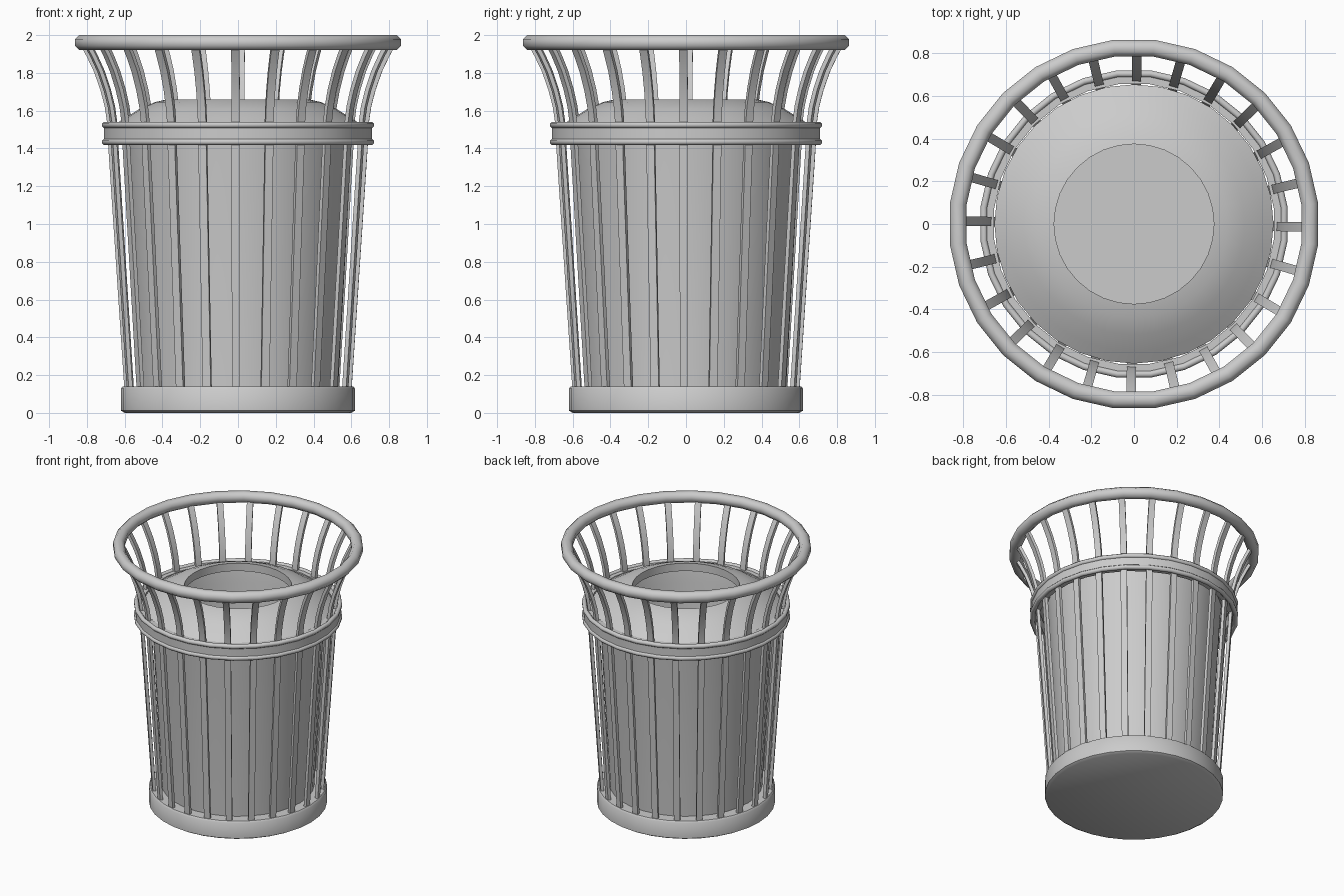
import bpy, bmesh, math

cube = bpy.data.objects.get("Cube")
if cube:
    bpy.data.objects.remove(cube, do_unlink=True)

metal = bpy.data.materials.new("light_grey_metal")
metal.use_nodes = True
GREY = (0.6, 0.6, 0.6, 1)
metal.diffuse_color = GREY
metal.node_tree.nodes["Principled BSDF"].inputs["Base Color"].default_value = GREY


def finish(name, bm, angle):
    bmesh.ops.recalc_face_normals(bm, faces=bm.faces)
    mesh = bpy.data.meshes.new(name)
    bm.to_mesh(mesh)
    bm.free()
    mesh.materials.append(metal)
    obj = bpy.data.objects.new(name, mesh)
    bpy.context.collection.objects.link(obj)
    bpy.ops.object.select_all(action='DESELECT')
    obj.select_set(True)
    bpy.context.view_layer.objects.active = obj
    bpy.ops.object.shade_smooth_by_angle(angle=math.radians(angle))
    return obj


def lathe(name, profile, sides, closed=True, offset=0.0, angle=40):
    """Turn a profile of (radius, height) points around the z axis."""
    bm = bmesh.new()
    rings = []
    for i in range(sides):
        a = (i + offset) * math.tau / sides
        rings.append([bm.verts.new((r * math.cos(a), r * math.sin(a), z)) for r, z in profile])
    n = len(profile)
    for i in range(sides):
        p, q = rings[i], rings[(i + 1) % sides]
        for j in range(n if closed else n - 1):
            k = (j + 1) % n
            bm.faces.new((p[j], q[j], q[k], p[k]))
    if not closed:  # cap both ends with flat discs
        for j in (0, n - 1):
            bm.faces.new([ring[j] for ring in rings])
    return finish(name, bm, angle)


def circle(r, z, radius, steps):
    return [(r + radius * math.cos((i + 0.5) * math.tau / steps),
             z + radius * math.sin((i + 0.5) * math.tau / steps)) for i in range(steps)]


# Solid base with softened rims
lathe("base", [(0.6, 0), (0.62, 0.012), (0.62, 0.128), (0.61, 0.14)], 32, closed=False)

# Inner bin: tapered outer wall, open inside down to its floor
lathe("inner_bin", [(0.53, 0.13), (0.6, 1.42), (0.61, 1.5), (0.59, 1.5),
                    (0.58, 1.42), (0.51, 0.16)], 32, closed=False)

# Domed lid with a round opening and a short collar
lathe("domed_lid", [(0.655, 1.5), (0.655, 1.525), (0.6, 1.56), (0.52, 1.61), (0.44, 1.645),
                    (0.375, 1.66), (0.375, 1.6), (0.43, 1.6), (0.6, 1.5)], 32)

# Band around the slats with a rounded bead along each edge
lathe("band", [(0.66, 1.43), (0.715, 1.43), (0.715, 1.53), (0.66, 1.53)], 28, offset=0.5)
for name, z in (("lower_bead", 1.435), ("upper_bead", 1.525)):
    lathe(name, circle(0.709, z, 0.017, 8), 28, offset=0.5, angle=50)

# Flared top ring
lathe("top_ring", circle(0.83, 1.96, 0.0425, 8), 28, offset=0.5, angle=50)

# Upright slats, bent outward above the band
PATH = [(0.59, 0.12), (0.675, 1.4), (0.681, 1.53), (0.694, 1.62), (0.717, 1.71),
        (0.752, 1.81), (0.79, 1.89), (0.823, 1.95)]
WIDTH, THICK, COUNT = 0.044, 0.022, 24
bm = bmesh.new()
for s in range(COUNT):
    a = s * math.tau / COUNT - math.radians(1)
    c, d = math.cos(a), math.sin(a)
    sections = []
    for i, (r, z) in enumerate(PATH):
        r0, z0 = PATH[max(i - 1, 0)]
        r1, z1 = PATH[min(i + 1, len(PATH) - 1)]
        length = math.hypot(r1 - r0, z1 - z0)
        nr, nz = (z1 - z0) / length, (r0 - r1) / length
        section = []
        for side, out in ((-1, -1), (1, -1), (1, 1), (-1, 1)):
            t, o = side * WIDTH / 2, out * THICK / 2
            rr = r + o * nr
            section.append(bm.verts.new((rr * c - t * d, rr * d + t * c, z + o * nz)))
        sections.append(section)
    for p, q in zip(sections, sections[1:]):
        for j in range(4):
            k = (j + 1) % 4
            bm.faces.new((p[j], p[k], q[k], q[j]))
    bm.faces.new(sections[0])
    bm.faces.new(sections[-1])
finish("slats", bm, 40)
